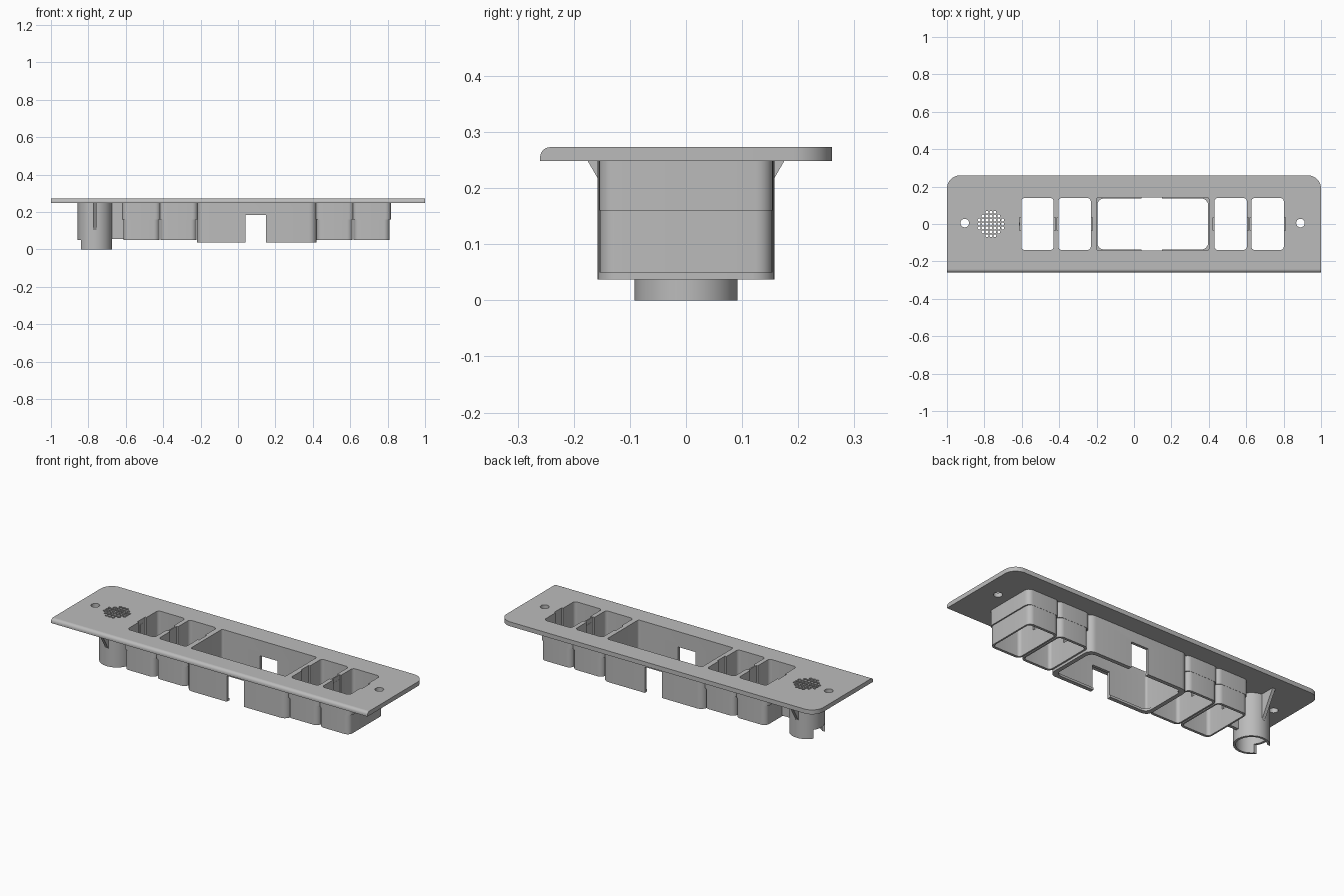
import bpy, bmesh, math

cube = bpy.data.objects.get("Cube")
if cube:
    bpy.data.objects.remove(cube, do_unlink=True)

grey = bpy.data.materials.new("light_grey")
grey.use_nodes = True
grey.diffuse_color = (0.5, 0.5, 0.5, 1)
grey.node_tree.nodes["Principled BSDF"].inputs["Base Color"].default_value = (0.5, 0.5, 0.5, 1)

TOP, UNDER, STEP = 0.273, 0.248, 0.16


def circle(cx, cy, r, n):
    return [(cx + r * math.cos(math.tau * i / n), cy + r * math.sin(math.tau * i / n))
            for i in range(n)]


def rounded(cx, hx, hy, r, notch=None):
    """Rounded rectangle; notch is the depth of a recess in each x side."""
    pts = []
    corners = [(1, 1), (-1, 1), (-1, -1), (1, -1)]
    for k, (sx, sy) in enumerate(corners):
        for i in range(7):
            a = math.pi / 2 * (k + i / 6)
            pts.append((cx + sx * (hx - r) + r * math.cos(a), sy * (hy - r) + r * math.sin(a)))
        if notch is not None and k in (1, 3):
            w = 0.035 * sy
            x0, x1 = cx + sx * hx, cx + sx * (hx + notch)
            side = [(x0, 1), (x1, 1), (x1, -1), (x0, -1)]
            d = 0.035 if k == 1 else -0.035
            pts += [(x, s * d) for x, s in side]
    return pts


def finish(name, bm):
    bmesh.ops.remove_doubles(bm, verts=bm.verts, dist=0.00005)
    bmesh.ops.recalc_face_normals(bm, faces=bm.faces)
    me = bpy.data.meshes.new(name)
    bm.to_mesh(me)
    bm.free()
    me.materials.clear()
    me.materials.append(grey)
    ob = bpy.data.objects.new(name, me)
    bpy.context.collection.objects.link(ob)
    return ob


def smooth(ob):
    bpy.ops.object.select_all(action="DESELECT")
    ob.select_set(True)
    bpy.context.view_layer.objects.active = ob
    bpy.ops.object.shade_smooth_by_angle(angle=math.radians(35))


def tube(name, rings):
    """Closed wall through a loop of (outline, height) rings."""
    bm = bmesh.new()
    loops = [[bm.verts.new((x, y, z)) for x, y in pts] for pts, z in rings]
    n = len(loops[0])
    for k, a in enumerate(loops):
        b = loops[(k + 1) % len(loops)]
        for i in range(n):
            j = (i + 1) % n
            bm.faces.new((a[i], a[j], b[j], b[i]))
    bmesh.ops.dissolve_degenerate(bm, edges=bm.edges, dist=0.00005)
    return finish(name, bm)


def prism(name, profile, x0, x1):
    """Y-Z profile extruded along x."""
    bm = bmesh.new()
    a, b = [[bm.verts.new((x, y, z)) for y, z in profile] for x in (x0, x1)]
    bm.faces.new(a)
    bm.faces.new(b[::-1])
    for i in range(len(a)):
        j = (i + 1) % len(a)
        bm.faces.new((a[i], a[j], b[j], b[i]))
    return finish(name, bm)


def box_profile(y0, y1, z0, z1):
    return [(y0, z0), (y1, z0), (y1, z1), (y0, z1)]


def cut(ob, cutter):
    mod = ob.modifiers.new("cutout", "BOOLEAN")
    mod.operation = "DIFFERENCE"
    mod.solver = "EXACT"
    mod.object = cutter
    bpy.ops.object.select_all(action="DESELECT")
    ob.select_set(True)
    bpy.context.view_layer.objects.active = ob
    bpy.ops.object.modifier_apply(modifier=mod.name)
    bpy.data.objects.remove(cutter, do_unlink=True)


# Layout of openings
small_centres = [-0.516, -0.3175, 0.517, 0.7145]
speaker_x, big_x = -0.765, 0.1
HX, HY, DEPTH = 0.0865, 0.139, 0.009

# Face plate: outline with rounded back corners, plus every hole
FRONT, R = -0.242, 0.07
outline = [(-1, FRONT), (1, FRONT)]
for sx, start in ((1, 0), (-1, math.pi / 2)):
    for i in range(9):
        a = start + math.pi / 2 * i / 8
        outline.append((sx * (1 - R) + R * math.cos(a), 0.26 - R + R * math.sin(a)))
loops = [outline, rounded(big_x, 0.3, 0.142, 0.012)]
loops += [rounded(c, HX, HY, 0.018, DEPTH) for c in small_centres]
loops += [circle(x, 0.005, 0.023, 24) for x in (-0.905, 0.89)]
pitch = 0.021
for i in range(-4, 5):
    for j in range(-4, 5):
        if math.hypot(i, j) * pitch < 0.073:
            loops.append(circle(speaker_x + i * pitch, j * pitch, 0.0082, 10))

curve = bpy.data.curves.new("plate_outline", "CURVE")
curve.dimensions = "2D"
curve.fill_mode = "BOTH"
curve.extrude = (TOP - UNDER) / 2
for pts in loops:
    sp = curve.splines.new("POLY")
    sp.points.add(len(pts) - 1)
    for p, (x, y) in zip(sp.points, pts):
        p.co = (x, y, 0, 1)
    sp.use_cyclic_u = True
tmp = bpy.data.objects.new("plate_outline", curve)
bpy.context.collection.objects.link(tmp)
dg = bpy.context.evaluated_depsgraph_get()
flat = bpy.data.meshes.new_from_object(tmp.evaluated_get(dg))
bm = bmesh.new()
bm.from_mesh(flat)
bmesh.ops.translate(bm, verts=bm.verts, vec=(0, 0, (TOP + UNDER) / 2))
bpy.data.objects.remove(tmp, do_unlink=True)
bpy.data.meshes.remove(flat)
smooth(finish("face_plate", bm))

# Rounded front edge of the plate
r = 0.018
edge = [(FRONT, UNDER), (FRONT - r, UNDER)]
edge += [(FRONT - r * math.cos(math.pi / 2 * i / 6), TOP - r + r * math.sin(math.pi / 2 * i / 6))
         for i in range(7)]
smooth(prism("front_edge", edge, -1, 1))

# Small switch pockets: recessed sides above the step, thinner walls below
for k, c in enumerate(small_centres):
    upper = rounded(c, 0.103, 0.155, 0.03, 0)
    lower = rounded(c, 0.096, 0.154, 0.03, 0)
    plain = rounded(c, HX, HY, 0.018, 0)
    recess = rounded(c, HX, HY, 0.018, DEPTH)
    smooth(tube(f"switch_pocket_{k + 1}", [
        (upper, UNDER), (upper, STEP), (lower, STEP), (lower, 0.05),
        (plain, 0.05), (plain, STEP), (recess, STEP), (recess, UNDER)]))

# Large display pocket with an inner lip at the bottom and cable cutouts
outer = rounded(big_x, 0.32, 0.158, 0.04)
inner = rounded(big_x, 0.3, 0.142, 0.012)
lip = rounded(big_x, 0.296, 0.136, 0.035)
display = tube("display_pocket", [(outer, UNDER), (outer, 0.037), (lip, 0.037),
                                  (lip, 0.05), (inner, 0.05), (inner, UNDER)])
cut(display, prism("cable_cutter", box_profile(-0.3, 0.3, -0.1, 0.185), 0.04, 0.15))
smooth(display)

# Speaker barrel with a notch on its outer side
out_c, in_c = circle(speaker_x, 0, 0.092, 48), circle(speaker_x, 0, 0.079, 48)
barrel = tube("speaker_barrel", [(out_c, UNDER), (out_c, 0), (in_c, 0), (in_c, UNDER)])
cut(barrel, prism("notch_cutter", box_profile(-0.052, 0.052, -0.1, 0.05), -1, -0.8))
smooth(barrel)

# Gussets on both sides of the barrel and the rib to the first pocket
for name, s in (("front_gusset", -1), ("back_gusset", 1)):
    prism(name, [(s * 0.086, 0.1), (s * 0.092, 0.104), (s * 0.175, UNDER), (s * 0.086, UNDER)],
          speaker_x - 0.009, speaker_x + 0.009)
prism("barrel_rib", box_profile(-0.009, 0.009, 0.055, UNDER), -0.68, -0.61)
